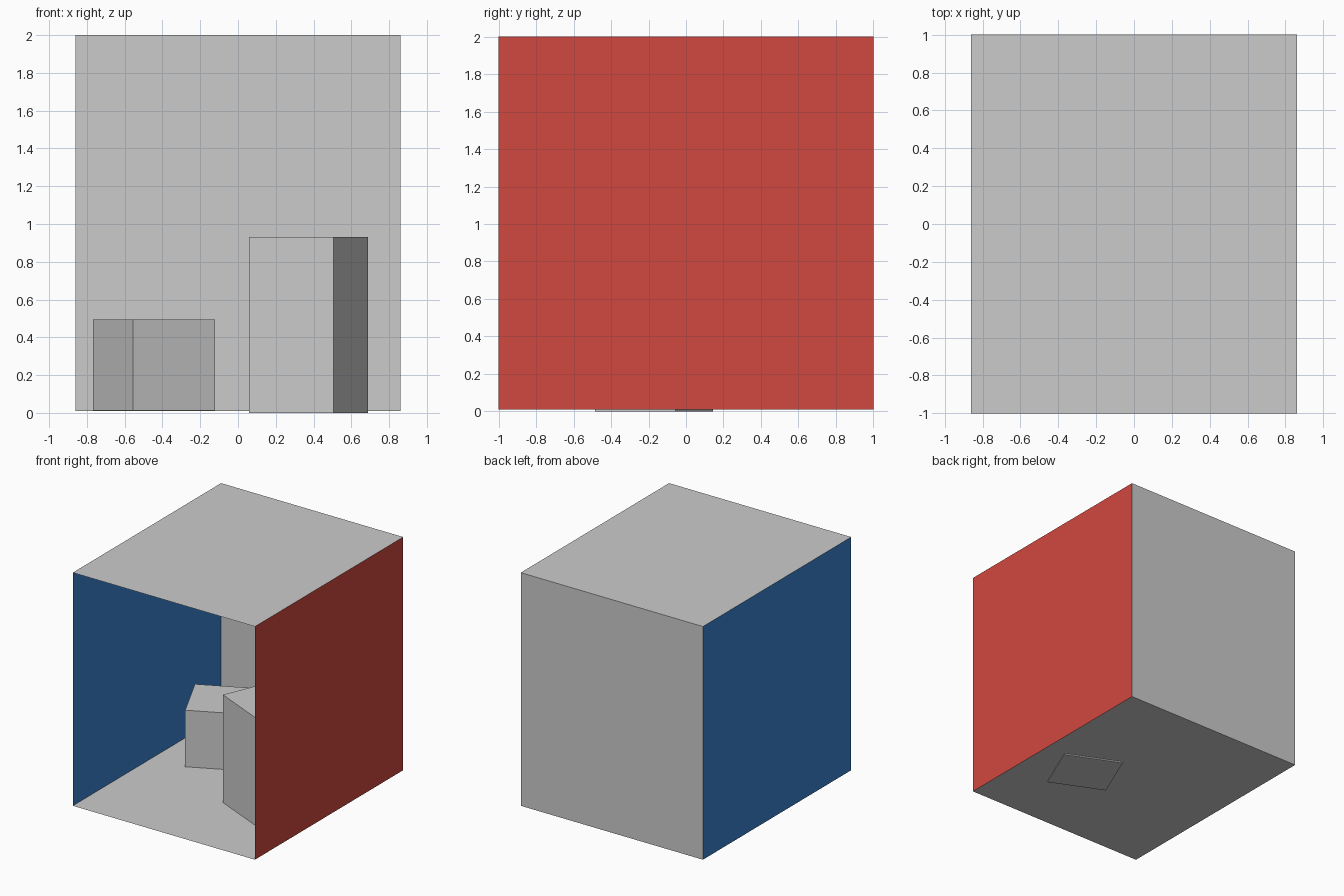
import bpy
import bmesh
from mathutils import Vector

if "Cube" in bpy.data.objects:
    bpy.data.objects.remove(bpy.data.objects["Cube"])

HX, HY, Z0, Z1 = 0.86, 1.0, 0.01, 2.0   # room half width, half depth, floor and ceiling


def material(name, rgb):
    mat = bpy.data.materials.new(name)
    mat.diffuse_color = (*rgb, 1.0)
    mat.use_nodes = True
    mat.node_tree.nodes["Principled BSDF"].inputs["Base Color"].default_value = mat.diffuse_color
    return mat


def add_object(name, bm, mat=None):
    mesh = bpy.data.meshes.new(name)
    bm.to_mesh(mesh)
    bm.free()
    obj = bpy.data.objects.new(name, mesh)
    bpy.context.collection.objects.link(obj)
    if mat:
        mesh.materials.append(mat)
    return obj


def panel(name, origin, u, v, mat=None):
    """Single flat sheet spanned by two edge vectors; normal is u x v."""
    o, u, v = Vector(origin), Vector(u), Vector(v)
    bm = bmesh.new()
    bm.faces.new([bm.verts.new(p) for p in (o, o + u, o + u + v, o + v)])
    return add_object(name, bm, mat)


def block(name, corner, front, side, bottom, top):
    """Closed block from a front corner, two footprint edges and a height range."""
    o = Vector((*corner, bottom))
    u, v = Vector((*front, 0)), Vector((*side, 0))
    bm = bmesh.new()
    face = bm.faces.new([bm.verts.new(p) for p in (o, o + u, o + u + v, o + v)])
    ext = bmesh.ops.extrude_face_region(bm, geom=[face], use_keep_orig=True)
    verts = [g for g in ext["geom"] if isinstance(g, bmesh.types.BMVert)]
    bmesh.ops.translate(bm, verts=verts, vec=(0, 0, top - bottom))
    bmesh.ops.recalc_face_normals(bm, faces=bm.faces)
    return add_object(name, bm)


red = material("red_paint", (0.63, 0.065, 0.05))
blue = material("blue_paint", (0.04, 0.23, 0.63))
W, D, H = (2 * HX, 0, 0), (0, 2 * HY, 0), (0, 0, Z1 - Z0)

# Open-fronted room, sheets facing inward
panel("floor", (-HX, -HY, Z0), W, D)
panel("ceiling", (-HX, -HY, Z1), D, W)
panel("back_wall", (-HX, HY, Z0), W, H)
panel("left_wall", (-HX, -HY, Z0), D, H, blue)
panel("right_wall", (HX, -HY, Z0), H, D, red)

# Two turned blocks standing in the room
block("tall_block", (0.057, -0.285), (0.448, -0.2), (0.183, 0.43), 0.0, 0.93)
block("short_block", (-0.555, 0.08), (0.434, 0.21), (-0.212, 0.435), 0.012, 0.495)
